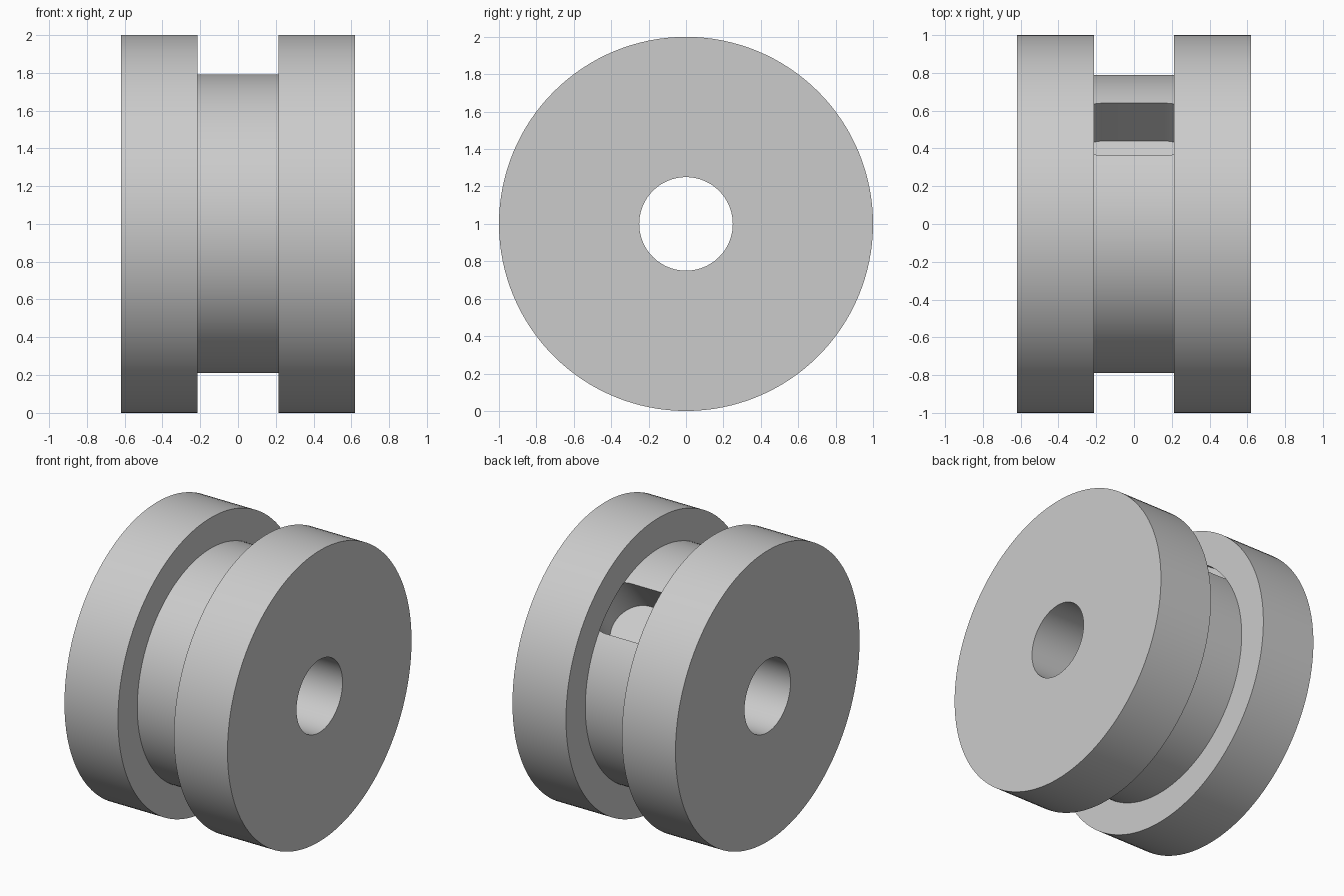
import bpy
import bmesh
import math
from mathutils import Matrix, Vector

cube = bpy.data.objects.get("Cube")
if cube:
    bpy.data.objects.remove(cube, do_unlink=True)

# Main dimensions
R_FLANGE, R_HUB, R_BORE = 1.0, 0.79, 0.25
X_END, X_GROOVE, X_CORE = 0.62, 0.213, 0.40
SEGMENTS = 128
CENTRE = Vector((0, 0, 1))

grey = bpy.data.materials.new("plain_grey")
grey.use_nodes = True
colour = (0.6, 0.6, 0.6, 1)
grey.diffuse_color = colour
grey.node_tree.nodes["Principled BSDF"].inputs["Base Color"].default_value = colour


def add_object(name, bm):
    bmesh.ops.recalc_face_normals(bm, faces=bm.faces)
    mesh = bpy.data.meshes.new(name)
    bm.to_mesh(mesh)
    bm.free()
    mesh.materials.append(grey)
    obj = bpy.data.objects.new(name, mesh)
    bpy.context.collection.objects.link(obj)
    return obj


def lathe(name, profile):
    """Revolve a closed (x, radius) profile about the wheel axis."""
    bm = bmesh.new()
    verts = [bm.verts.new((x, 0, 1 + r)) for x, r in profile]
    edges = [bm.edges.new((verts[i - 1], verts[i])) for i in range(len(verts))]
    bmesh.ops.spin(bm, geom=verts + edges, cent=CENTRE, axis=(1, 0, 0),
                   angle=math.tau, steps=SEGMENTS, use_merge=True)
    bmesh.ops.remove_doubles(bm, verts=bm.verts, dist=0.0001)
    return add_object(name, bm)


def slot_cutter(name, straight, radius, floor, top, angle):
    """Round-ended prism pointing outward from the axis at the given angle."""
    bm = bmesh.new()
    steps = 32
    ring = []
    for side in (1, -1):
        for i in range(steps + 1):
            a = math.pi * i / steps - math.pi / 2
            ring.append(bm.verts.new((side * (straight + radius * math.cos(a)),
                                      side * radius * math.sin(a), floor)))
    face = bm.faces.new(ring)
    wall = bmesh.ops.extrude_face_region(bm, geom=[face])["geom"]
    bmesh.ops.translate(bm, vec=(0, 0, top - floor),
                        verts=[g for g in wall if isinstance(g, bmesh.types.BMVert)])
    # Local z leans from straight up towards the back
    turn = Matrix.Rotation(angle - math.pi / 2, 4, "X")
    bmesh.ops.transform(bm, matrix=Matrix.Translation(CENTRE) @ turn, verts=bm.verts)
    return add_object(name, bm)


# Hub core, with the bore through it
hub = lathe("hub", [(-X_CORE, R_BORE), (-X_CORE, R_HUB), (X_CORE, R_HUB), (X_CORE, R_BORE)])

# Two flanges that cap the core and overlap its ends
flanges = []
for name, s in (("left_flange", 1), ("right_flange", -1)):
    flanges.append(lathe(name, [(s * X_GROOVE, R_HUB), (s * X_GROOVE, R_FLANGE),
                                (s * X_END, R_FLANGE), (s * X_END, R_BORE),
                                (s * X_CORE, R_BORE), (s * X_CORE, R_HUB)]))

# Round-ended pocket in the upper back of the hub, running under the flanges
cutter = slot_cutter("pocket_cutter", 0.16, 0.183, 0.461, 0.95, math.radians(49.3))
cutter.hide_render = True
cutter.hide_viewport = True
cut = hub.modifiers.new("pocket", "BOOLEAN")
cut.operation = "DIFFERENCE"
cut.solver = "EXACT"
cut.object = cutter

# Bake the cut, drop the cutter and smooth the round surfaces
bpy.ops.object.select_all(action="DESELECT")
bpy.context.view_layer.objects.active = hub
hub.select_set(True)
bpy.ops.object.modifier_apply(modifier=cut.name)
bpy.data.objects.remove(cutter, do_unlink=True)
for obj in flanges:
    obj.select_set(True)
bpy.ops.object.shade_smooth_by_angle(angle=math.radians(30))
